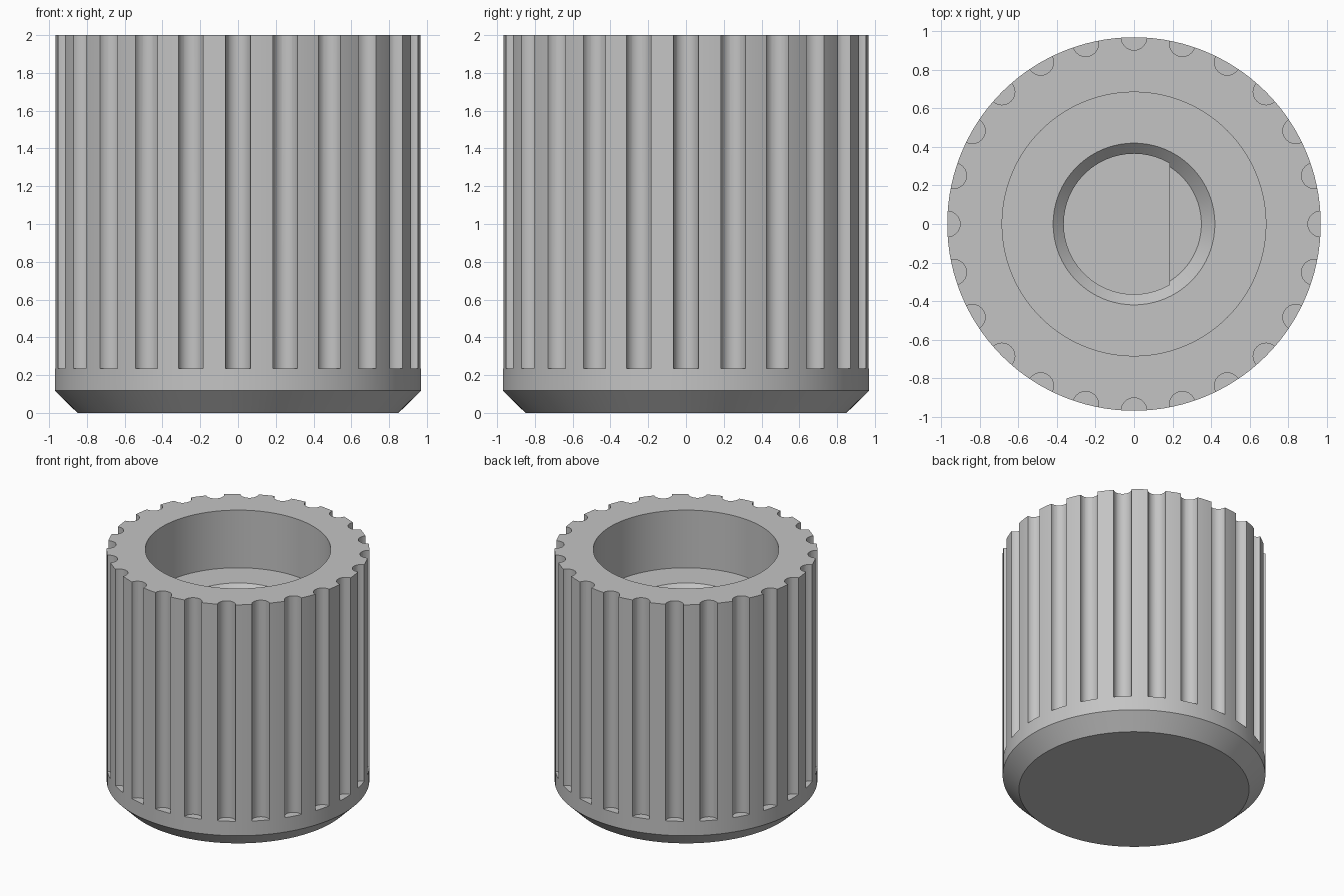
import bpy, bmesh
from math import radians, cos, sin, tau, acos

cube = bpy.data.objects.get("Cube")
if cube:
    bpy.data.objects.remove(cube, do_unlink=True)

# Material
GREY = (0.55, 0.55, 0.55, 1.0)
grey = bpy.data.materials.new("plain_grey")
grey.use_nodes = True
grey.diffuse_color = GREY
grey.node_tree.nodes["Principled BSDF"].inputs["Base Color"].default_value = GREY

RADIUS, HEIGHT = 0.97, 2.0
FLUTES, FLUTE_RADIUS, FLUTE_BASE = 24, 0.067, 0.235
BORE_FLOOR = 1.53
HOLE_RADIUS, HOLE_FLAT, HOLE_BASE = 0.365, 0.185, 0.3


def make_object(name, bm):
    bmesh.ops.recalc_face_normals(bm, faces=bm.faces)
    mesh = bpy.data.meshes.new(name)
    bm.to_mesh(mesh)
    bm.free()
    mesh.materials.append(grey)
    obj = bpy.data.objects.new(name, mesh)
    bpy.context.collection.objects.link(obj)
    return obj


def lathe(name, profile, steps):
    bm = bmesh.new()
    verts = [bm.verts.new((r, 0, z)) for r, z in profile]
    edges = [bm.edges.new(pair) for pair in zip(verts, verts[1:])]
    bmesh.ops.spin(bm, geom=verts + edges, cent=(0, 0, 0), axis=(0, 0, 1),
                   angle=tau, steps=steps)
    bmesh.ops.remove_doubles(bm, verts=bm.verts, dist=0.0001)
    return make_object(name, bm)


def add_prism(bm, outline, bottom, top):
    low = [bm.verts.new((x, y, bottom)) for x, y in outline]
    high = [bm.verts.new((x, y, top)) for x, y in outline]
    bm.faces.new(low[::-1])
    bm.faces.new(high)
    for i in range(len(low)):
        j = (i + 1) % len(low)
        bm.faces.new((low[i], low[j], high[j], high[i]))


def arc(cx, cy, radius, start, end, count):
    angles = [start + (end - start) * i / count for i in range(count + 1)]
    return [(cx + radius * cos(a), cy + radius * sin(a)) for a in angles]


# Turned body: bottom chamfer, wide bore, countersunk mouth of the shaft hole
knob = lathe("knob_body", [
    (0, 0), (0.85, 0), (RADIUS, 0.118), (RADIUS, HEIGHT), (0.685, HEIGHT),
    (0.685, BORE_FLOOR), (0.42, BORE_FLOOR), (0.35, BORE_FLOOR - 0.07),
    (0, BORE_FLOOR - 0.07)], 120)

# Grip flutes, open at the top
bm = bmesh.new()
for i in range(FLUTES):
    a = tau * i / FLUTES
    outline = arc(RADIUS * cos(a), RADIUS * sin(a), FLUTE_RADIUS, 0, tau, 24)[:-1]
    add_prism(bm, outline, FLUTE_BASE, HEIGHT + 0.1)
flute_cutter = make_object("flute_cutter", bm)

# D-shaped shaft hole with its flat on the +x side
bm = bmesh.new()
half = acos(HOLE_FLAT / HOLE_RADIUS)
add_prism(bm, arc(0, 0, HOLE_RADIUS, half, tau - half, 64), HOLE_BASE, BORE_FLOOR + 0.2)
hole_cutter = make_object("shaft_hole_cutter", bm)

# Cut the body and remove the cutters
bpy.ops.object.select_all(action='DESELECT')
knob.select_set(True)
bpy.context.view_layer.objects.active = knob
for cutter in (flute_cutter, hole_cutter):
    cutter.hide_render = True
    mod = knob.modifiers.new(cutter.name, 'BOOLEAN')
    mod.operation = 'DIFFERENCE'
    mod.solver = 'EXACT'
    mod.object = cutter
    bpy.ops.object.modifier_apply(modifier=mod.name)
    bpy.data.objects.remove(cutter, do_unlink=True)

bpy.ops.object.shade_smooth_by_angle(angle=radians(30))
